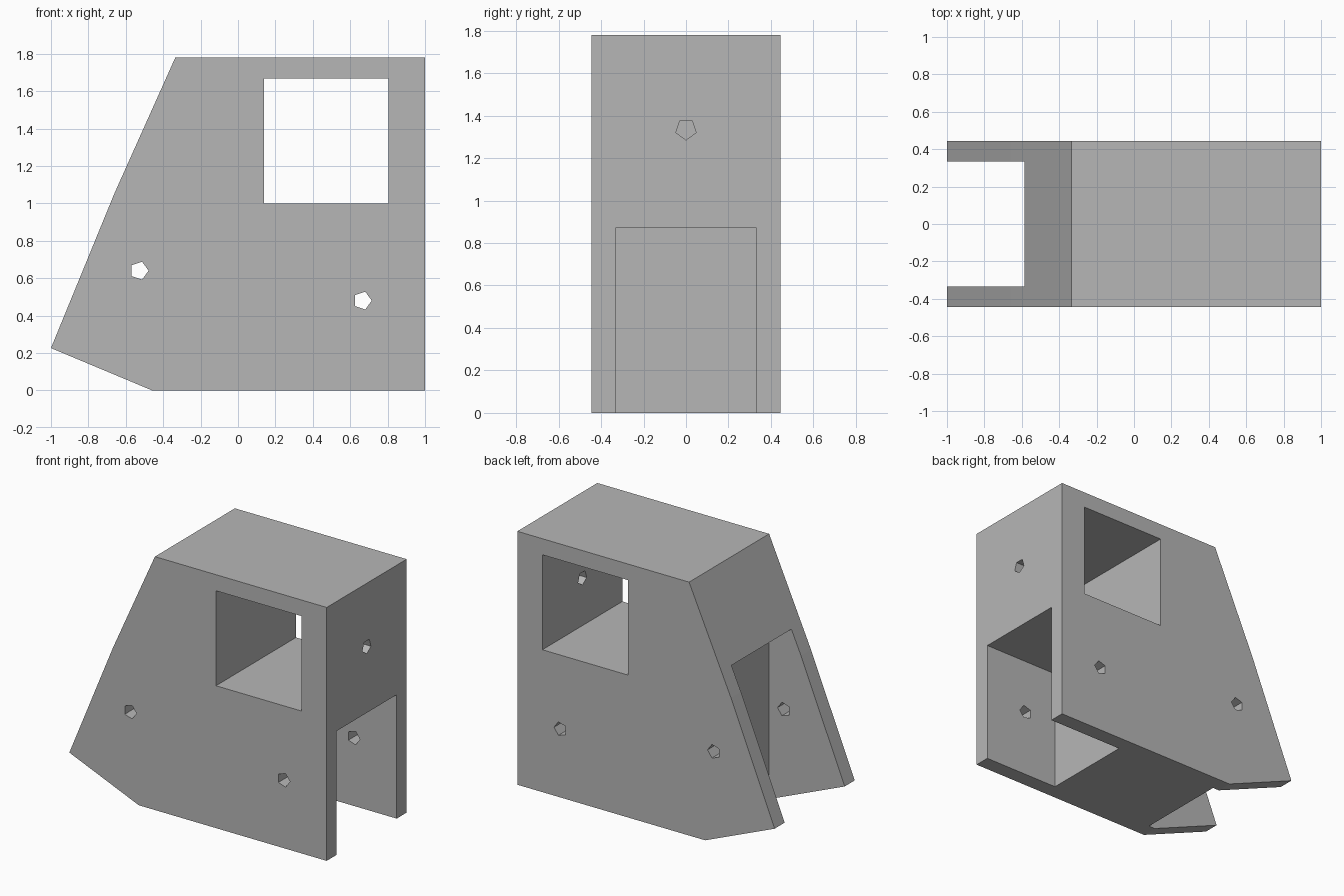
import bpy
import bmesh
from math import cos, sin, pi
from mathutils import Vector

default = bpy.data.objects.get("Cube")
if default:
    bpy.data.objects.remove(default, do_unlink=True)

grey = bpy.data.materials.new("plain grey")
grey.use_nodes = True
colour = (0.47, 0.47, 0.47, 1)
grey.diffuse_color = colour
grey.node_tree.nodes["Principled BSDF"].inputs["Base Color"].default_value = colour


def prism(name, points, along):
    """Extrude a closed loop of points along a vector."""
    bm = bmesh.new()
    base = bm.faces.new([bm.verts.new(p) for p in points])
    result = bmesh.ops.extrude_face_region(bm, geom=[base], use_keep_orig=True)
    verts = [g for g in result["geom"] if isinstance(g, bmesh.types.BMVert)]
    bmesh.ops.translate(bm, verts=verts, vec=Vector(along))
    bmesh.ops.recalc_face_normals(bm, faces=bm.faces)
    mesh = bpy.data.meshes.new(name)
    bm.to_mesh(mesh)
    bm.free()
    mesh.materials.append(grey)
    obj = bpy.data.objects.new(name, mesh)
    bpy.context.collection.objects.link(obj)
    return obj


def across(name, outline, half):
    """Prism of an x-z outline, reaching half to both sides in y."""
    return prism(name, [(x, -half, z) for x, z in outline], (0, 2 * half, 0))


def rect(x0, x1, z0, z1):
    return [(x0, z0), (x1, z0), (x1, z1), (x0, z1)]


def pentagon(u, v, start):
    return [(u + 0.05 * cos(start + i * 2 * pi / 5),
             v + 0.05 * sin(start + i * 2 * pi / 5)) for i in range(5)]


# Solid body with sloped end and chamfered toe
body = across("body", [(-1, 0.226), (-0.46, 0), (1, 0), (1, 1.78),
                       (-0.335, 1.78), (-0.66, 1.055)], 0.444)

# Slots in both ends, window, and pin holes
cutters = [
    across("sloped_end_slot", rect(-1.2, -0.41, -0.2, 1.22), 0.333),
    across("upright_end_slot", rect(0.41, 1.2, -0.2, 0.87), 0.333),
    across("window", rect(0.14, 0.805, 1.0, 1.667), 0.6),
    across("sloped_end_pin_hole", pentagon(-0.528, 0.64, 0), 0.6),
    across("upright_end_pin_hole", pentagon(0.665, 0.48, 0), 0.6),
    prism("end_wall_hole", [(0.7, y, z) for y, z in pentagon(0, 1.335, -pi / 2)],
          (0.5, 0, 0)),
]

bpy.context.view_layer.objects.active = body
for cutter in cutters:
    cutter.hide_render = True
    cut = body.modifiers.new(cutter.name, "BOOLEAN")
    cut.operation = "DIFFERENCE"
    cut.solver = "EXACT"
    cut.object = cutter
    bpy.ops.object.modifier_apply(modifier=cut.name)
    bpy.data.objects.remove(cutter, do_unlink=True)
